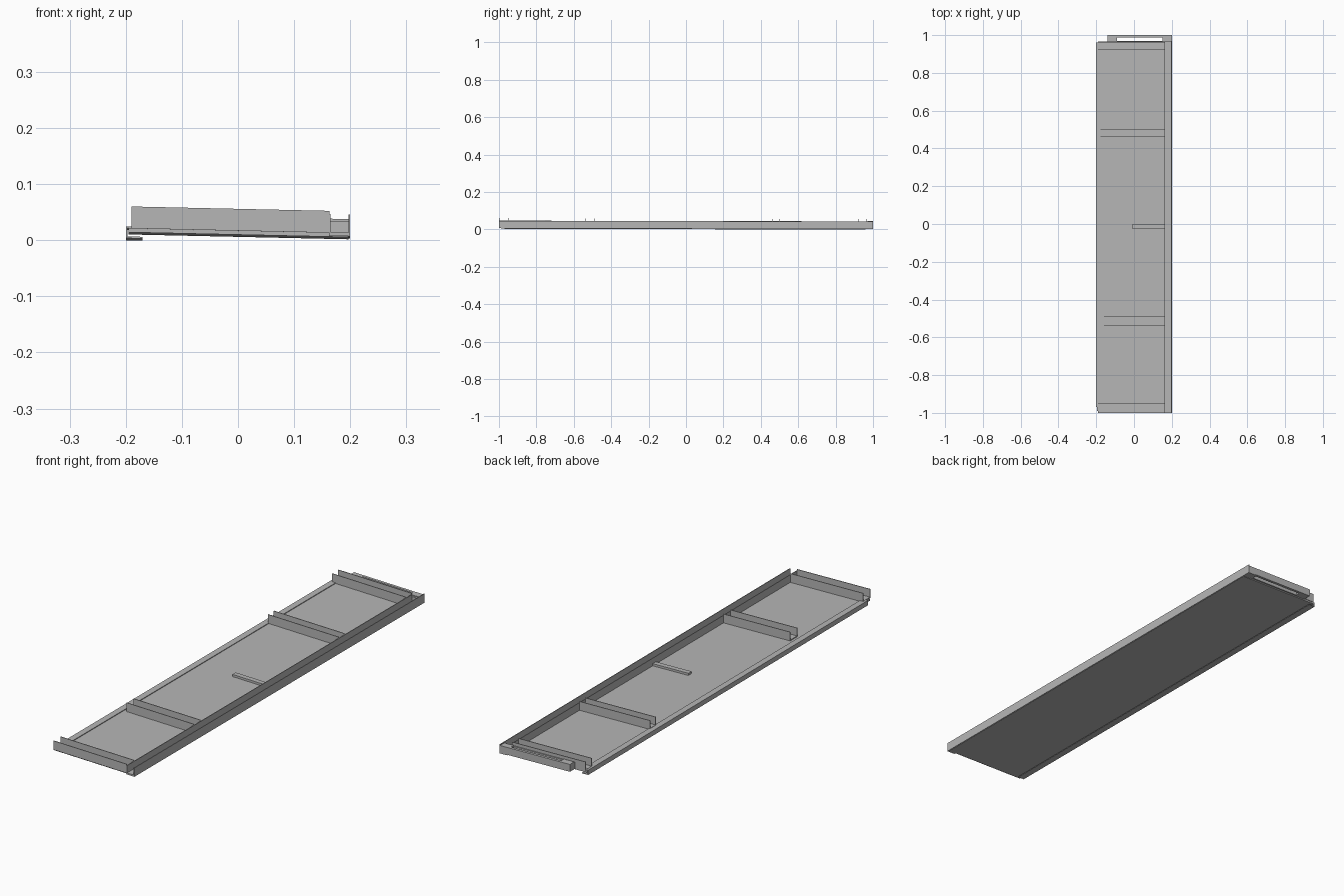
import bpy
import bmesh

cube = bpy.data.objects.get("Cube")
if cube:
    bpy.data.objects.remove(cube, do_unlink=True)

metal = bpy.data.materials.new("plain_grey_metal")
metal.use_nodes = True
GREY = (0.47, 0.47, 0.47, 1.0)
metal.diffuse_color = GREY
metal.node_tree.nodes["Principled BSDF"].inputs["Base Color"].default_value = GREY

SHEET = 0.003


def lean(co):
    """The whole panel leans slightly down toward +x and the back."""
    co.z += -0.022 * co.x - 0.002 * co.y


def part(name, boxes):
    """One flat-shaded object from (x0, x1, y0, y1, z0, z1) boxes."""
    bm = bmesh.new()
    for x0, x1, y0, y1, z0, z1 in boxes:
        for v in bmesh.ops.create_cube(bm, size=1)["verts"]:
            v.co.x = x1 if v.co.x > 0 else x0
            v.co.y = y1 if v.co.y > 0 else y0
            v.co.z = z1 if v.co.z > 0 else z0
            lean(v.co)
    mesh = bpy.data.meshes.new(name)
    bm.to_mesh(mesh)
    bm.free()
    mesh.materials.append(metal)
    obj = bpy.data.objects.new(name, mesh)
    bpy.context.collection.objects.link(obj)
    return obj


# Thin base panel
part("base_panel", [(-0.195, 0.197, -0.99, 0.962, 0.008, 0.0155)])

# Open channel along the left edge
part("left_rail", [
    (0.162, 0.2, -1, 1, 0.0095, 0.0165),
    (0.2 - SHEET, 0.2, -1, 1, 0.0095, 0.0485),
    (0.162, 0.162 + SHEET, -1, 0.965, 0.0095, 0.0485),
])

# Low folded lip along the right edge
part("right_lip", [
    (-0.2, -0.2 + SHEET, -0.97, 0.96, -0.0025, 0.0185),
    (-0.2, -0.173, -0.97, 0.96, 0.0155, 0.0185),
    (-0.2, -0.17, -0.97, 0.96, -0.0025, 0.0005),
])

# Four cross channels with upright sides
channels = {
    "front_channel": (-1.0, -0.95, -0.19),
    "front_middle_channel": (-0.54, -0.49, -0.16),
    "rear_middle_channel": (0.46, 0.503, -0.178),
    "rear_channel": (0.92, 0.965, -0.19),
}
for name, (y0, y1, x0) in channels.items():
    part(name, [
        (x0, 0.163, y0, y1, 0.015, 0.0195),
        (x0, 0.163, y0, y0 + SHEET, 0.015, 0.054),
        (x0, 0.163, y1 - SHEET, y1, 0.015, 0.054),
    ])

# Short rib at mid length
part("middle_rib", [(-0.01, 0.163, -0.024, -0.002, 0.014, 0.025)])

# Slotted end bracket at the back
part("end_bracket", [
    (-0.14, 0.2, 0.988, 1.0, 0.012, 0.044),
    (-0.14, 0.2, 0.963, 0.97, 0.012, 0.040),
    (-0.14, -0.09, 0.97, 0.988, 0.012, 0.044),
    (0.152, 0.2, 0.97, 0.988, 0.012, 0.044),
])
